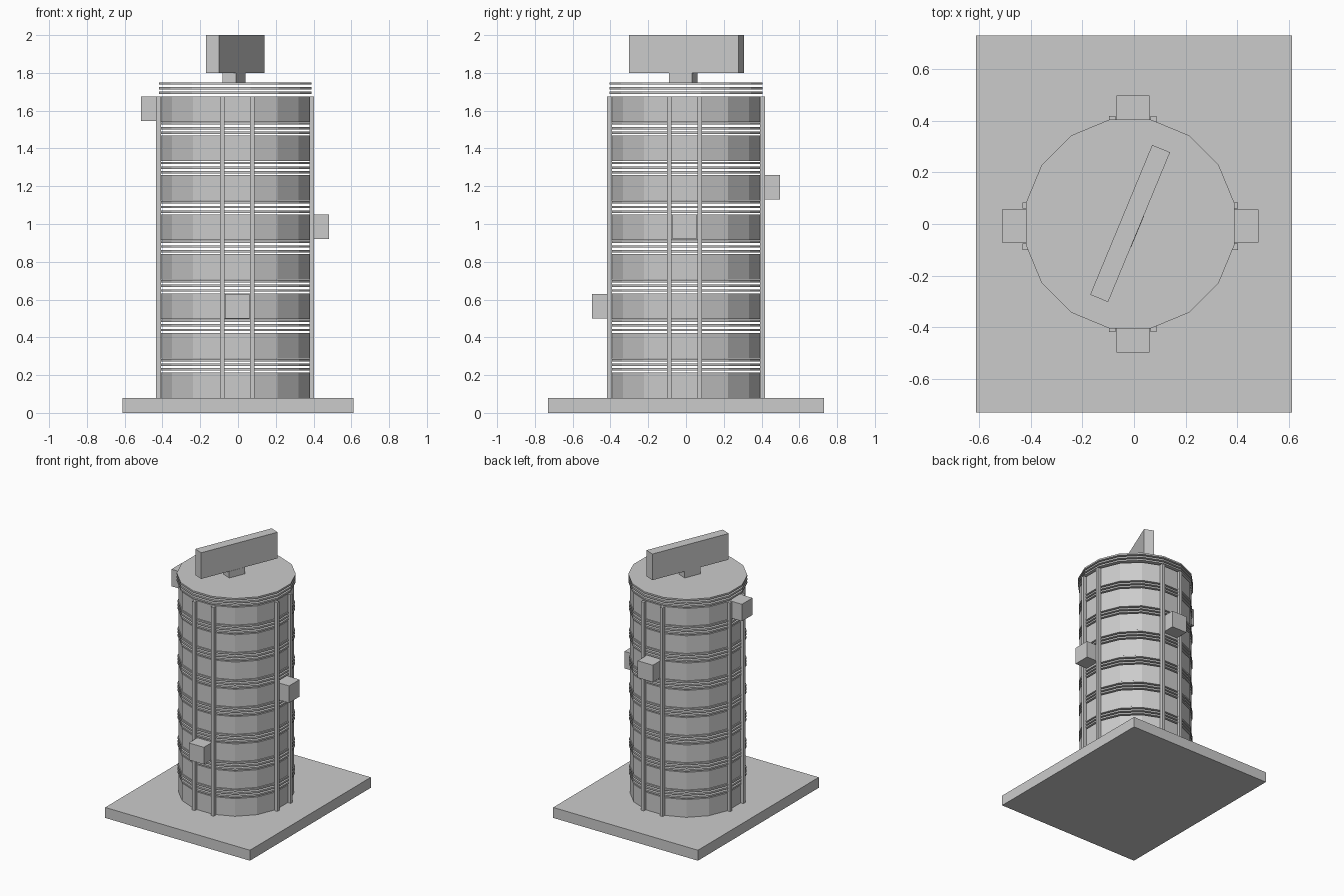
import bpy
import math

if "Cube" in bpy.data.objects:
    bpy.data.objects.remove(bpy.data.objects["Cube"])

CX, CY = -0.015, 0.0          # tower axis
BASE_Z, TOP_Z, FLOORS = 0.08, 1.75, 8
PERIOD = (TOP_Z - BASE_Z) / FLOORS
ROOM_H = 0.135
SLAB_H = 0.0125
TILT = math.radians(67.5)


def box(name, x, y, z, rot=0.0):
    """Box from (min, max) pairs, turned about its own centre."""
    bpy.ops.mesh.primitive_cube_add(
        size=1, location=[(a + b) / 2 for a, b in (x, y, z)], rotation=(0, 0, rot))
    o = bpy.context.object
    o.name = name
    o.scale = [b - a for a, b in (x, y, z)]
    return o


def drum(name, apothem, z0, z1):
    """16-sided drum with flats facing the axes."""
    bpy.ops.mesh.primitive_cylinder_add(
        vertices=16, radius=apothem / math.cos(math.pi / 16), depth=z1 - z0,
        location=(CX, CY, (z0 + z1) / 2), rotation=(0, 0, math.pi / 16))
    bpy.context.object.name = name


# ground plate
box("base_plate", (-0.612, 0.612), (-0.73, 0.73), (0, BASE_Z))

# storeys, each topped by three thin slabs with open gaps between
for i in range(FLOORS):
    z = BASE_Z + i * PERIOD
    drum(f"storey_{i}", 0.394, z, z + ROOM_H)
    step = (PERIOD - ROOM_H) / 3
    for k in range(3):
        top = z + ROOM_H + step * (k + 1)
        if i < FLOORS - 1:
            top -= 0.003
        drum(f"slab_{i}_{k}", 0.4045 if i == FLOORS - 1 else 0.399, top - SLAB_H, top)

# lift shafts: a pair of rails and one cabin per side
CABIN_Z = {"front": 0.50, "right": 0.92, "back": 1.13, "left": 1.546}
DIRS = {"front": (0, -1), "right": (1, 0), "back": (0, 1), "left": (-1, 0)}


def side_box(name, side, near, far, s0, s1, z0, z1):
    dx, dy = DIRS[side]
    if dx:
        xs = sorted((CX + dx * near, CX + dx * far))
        box(name, xs, (s0 - 0.008, s1 - 0.008), (z0, z1))
    else:
        ys = sorted((CY + dy * near, CY + dy * far))
        box(name, (s0 - 0.004, s1 - 0.004), ys, (z0, z1))


for side, z in CABIN_Z.items():
    for n, (a, b) in enumerate(((-0.092, -0.068), (0.068, 0.092))):
        side_box(f"{side}_rail_{n}", side, 0.393, 0.418, a, b, BASE_Z, 1.675)
    side_box(f"{side}_lift_cabin", side, 0.37, 0.4975, -0.064, 0.064, z, z + 0.13)

# rooftop board on a short stem
box("board_stem", (-0.0865, 0.0445), (-0.053, 0.023), (TOP_Z, 1.80), TILT)
box("roof_board", (CX - 0.314, CX + 0.314), (-0.0375 + 0.002, 0.0375 + 0.002), (1.80, 2.0), TILT)
